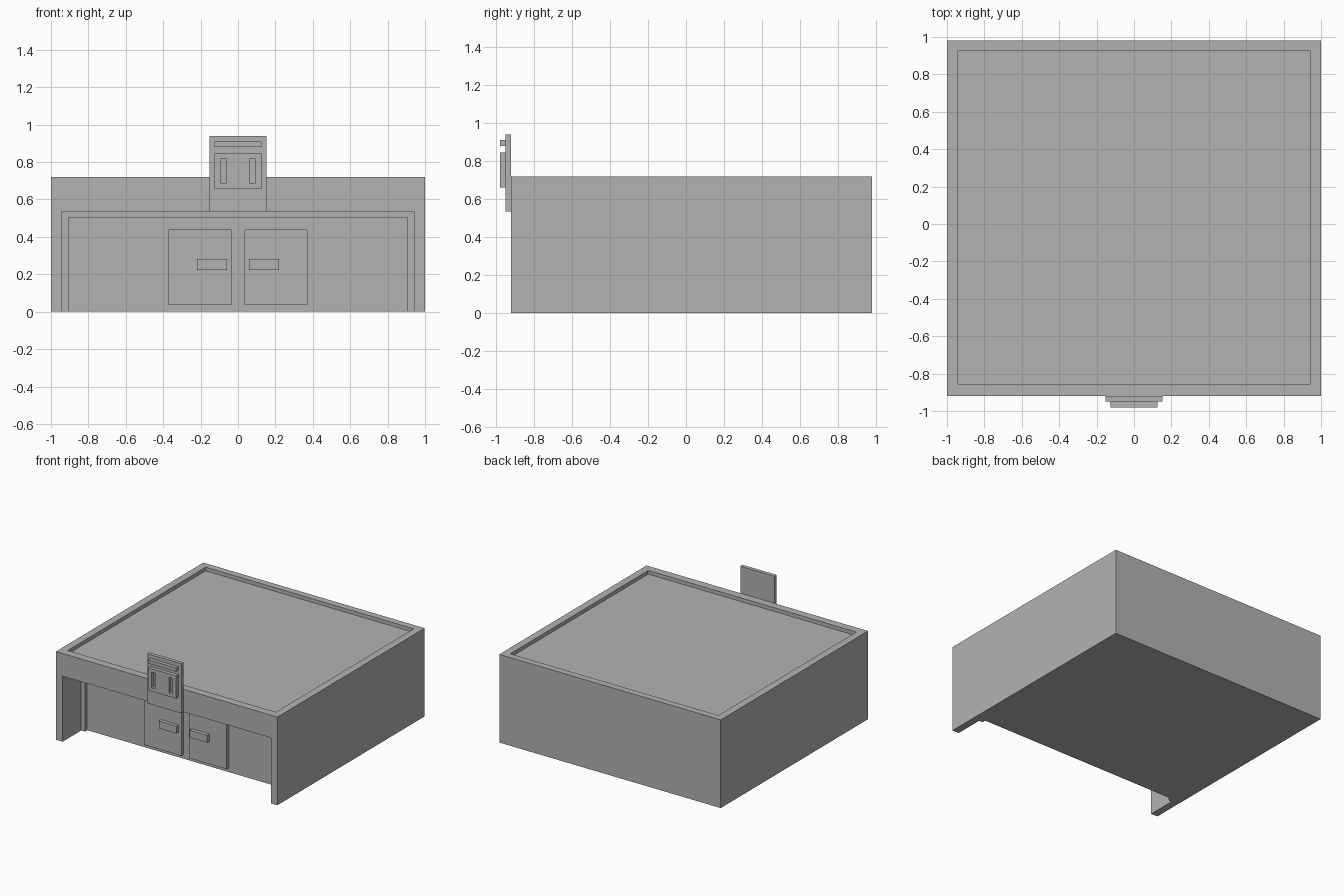
import bpy
import bmesh

cube = bpy.data.objects.get("Cube")
if cube:
    bpy.data.objects.remove(cube, do_unlink=True)

# One plain grey for the whole building
grey = bpy.data.materials.new("plain grey")
grey.use_nodes = True
COLOUR = (0.45, 0.45, 0.45, 1)
grey.diffuse_color = COLOUR
grey.node_tree.nodes["Principled BSDF"].inputs["Base Color"].default_value = COLOUR


def box(name, x, y, z):
    """Box spanning the given (low, high) pairs."""
    mesh = bpy.data.meshes.new(name)
    bm = bmesh.new()
    bmesh.ops.create_cube(bm, size=1)
    for v in bm.verts:
        for axis, (low, high) in enumerate((x, y, z)):
            v.co[axis] = high if v.co[axis] > 0 else low
    bm.to_mesh(mesh)
    bm.free()
    mesh.materials.append(grey)
    obj = bpy.data.objects.new(name, mesh)
    bpy.context.collection.objects.link(obj)
    return obj


def cut(target, x, y, z):
    """Subtract a box from the target and discard the cutter."""
    cutter = box("cutter", x, y, z)
    cutter.hide_render = True
    mod = target.modifiers.new("cut", 'BOOLEAN')
    mod.operation = 'DIFFERENCE'
    mod.solver = 'EXACT'
    mod.object = cutter
    bpy.context.view_layer.objects.active = target
    bpy.ops.object.modifier_apply(modifier=mod.name)
    bpy.data.objects.remove(cutter, do_unlink=True)


FRONT, BACK = -0.92, 0.98
WALL = -0.65      # recessed entrance wall
STEP = 0.03       # common thickness of all applied parts

# Building shell with sunken roof and stepped entrance alcove
building = box("building", (-1, 1), (FRONT, BACK), (0, 0.72))
cut(building, (-0.94, 0.94), (FRONT + 0.065, BACK - 0.055), (0.72 - STEP, 0.9))
cut(building, (-0.94, 0.94), (-1.2, WALL - STEP), (-0.2, 0.535))
cut(building, (-0.907, 0.907), (-1.2, WALL), (-0.2, 0.505))

# Pair of doors with handles
for side, s in (("left", 1), ("right", -1)):
    door_x = sorted((s * 0.035, s * 0.372))
    handle_x = sorted((s * 0.06, s * 0.218))
    box(side + "_door", door_x, (WALL - STEP, WALL), (0.035, 0.44))
    box(side + "_door_handle", handle_x,
        (WALL - 2 * STEP, WALL - STEP), (0.222, 0.282))

# Sign board above the entrance, with a bar and a slotted panel
board_front = FRONT - STEP
trim_y = (board_front - STEP, board_front)
box("sign_board", (-0.153, 0.153), (board_front, FRONT), (0.535, 0.94))
box("sign_bar", (-0.126, 0.126), trim_y, (0.88, 0.91))
panel = box("sign_panel", (-0.126, 0.126), trim_y, (0.66, 0.845))
for s in (1, -1):
    cut(panel, sorted((s * 0.062, s * 0.094)), (-1.2, -0.9), (0.688, 0.817))
